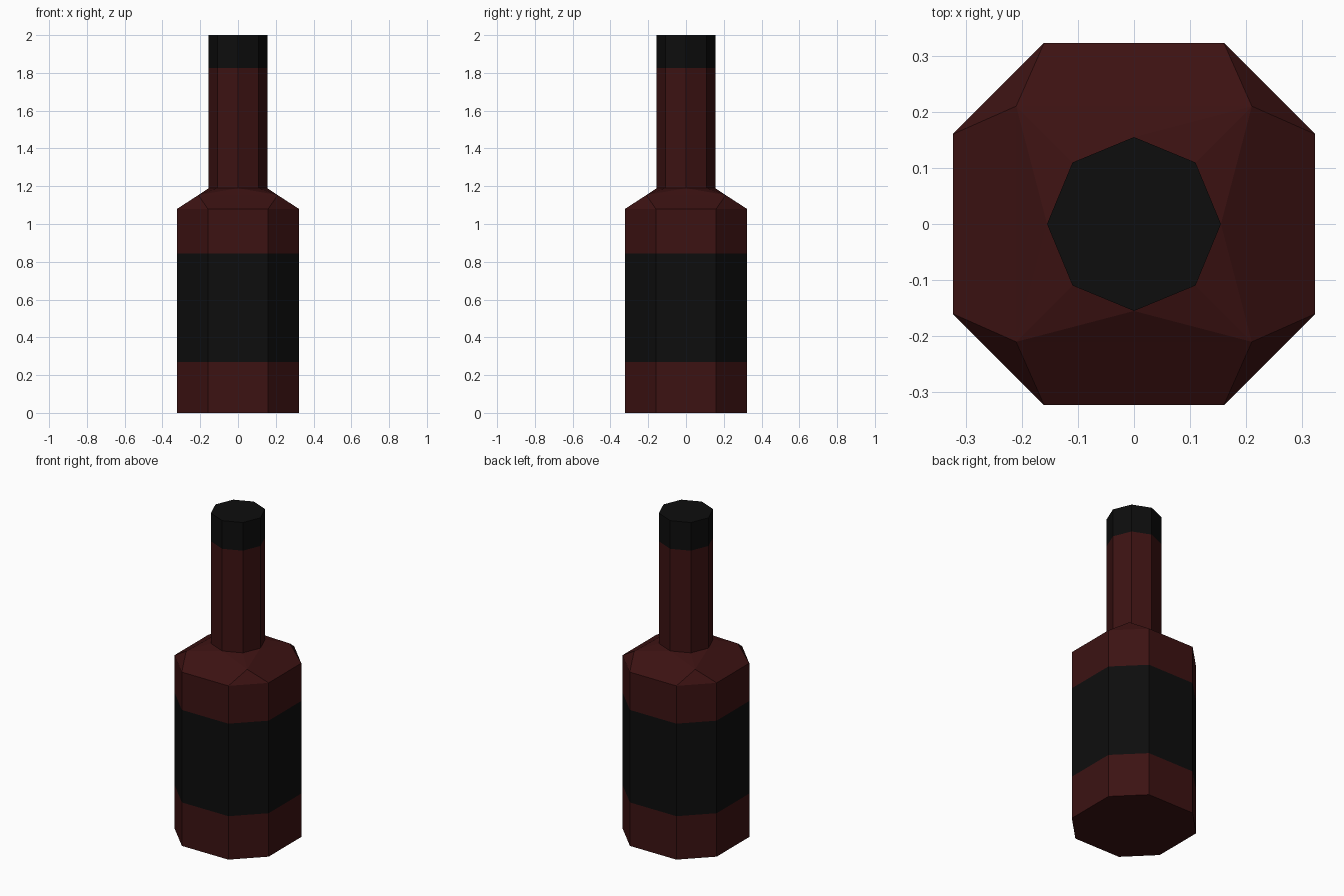
import bpy
import bmesh
from math import cos, sin, pi

if "Cube" in bpy.data.objects:
    bpy.data.objects.remove(bpy.data.objects["Cube"])


def material(name, colour):
    m = bpy.data.materials.new(name)
    m.diffuse_color = (*colour, 1)
    m.use_nodes = True
    m.node_tree.nodes["Principled BSDF"].inputs["Base Color"].default_value = m.diffuse_color
    return m


GLASS = material("dark_red_glass", (0.045, 0.006, 0.006))
BLACK = material("black", (0.004, 0.004, 0.004))

# Eight-sided outlines: square with cut corners for the body, regular for the neck
A, B, R = 0.323, 0.16, 0.155
BODY = [(B, -A), (A, -B), (A, B), (B, A), (-B, A), (-A, B), (-A, -B), (-B, -A)]
NECK = [(R * cos(k * pi / 4), R * sin(k * pi / 4)) for k in range(-1, 7)]


def ring(bm, outline, z):
    return [bm.verts.new((x, y, z)) for x, y in outline]


def bridge(bm, low, high):
    n = len(low)
    for i in range(n):
        j = (i + 1) % n
        bm.faces.new((low[i], low[j], high[j], high[i]))


def finish(bm, name, mat):
    bmesh.ops.recalc_face_normals(bm, faces=bm.faces)
    me = bpy.data.meshes.new(name)
    bm.to_mesh(me)
    bm.free()
    me.materials.append(mat)
    bpy.context.collection.objects.link(bpy.data.objects.new(name, me))


def band(name, outline, z0, z1, mat, bottom=False, top=False):
    bm = bmesh.new()
    low, high = ring(bm, outline, z0), ring(bm, outline, z1)
    bridge(bm, low, high)
    if bottom:
        bm.faces.new(low[::-1])
    if top:
        bm.faces.new(high)
    finish(bm, name, mat)


# Straight bands of the bottle
band("bottle_base", BODY, 0, 0.27, GLASS, bottom=True)
band("label", BODY, 0.27, 0.845, BLACK)
band("bottle_upper_body", BODY, 0.845, 1.08, GLASS)
band("neck", NECK, 1.19, 1.825, GLASS)
band("cap", NECK, 1.825, 2.0, BLACK, top=True)

# Shoulder: four sloping sides with a small steep triangle at each corner
bm = bmesh.new()
outer = ring(bm, BODY, 1.08)
C = 0.21
corner = ring(bm, [(C, -C), (C, C), (-C, C), (-C, -C)], 1.153)
inner = ring(bm, NECK, 1.19)
for s in range(4):
    c0, c1 = corner[s], corner[(s + 1) % 4]
    n0, n1, n2 = (inner[(2 * s + k) % 8] for k in range(3))
    o0, o1, o2 = (outer[(2 * s + k) % 8] for k in range(3))
    bm.faces.new((o0, o1, c0))
    bm.faces.new((o1, o2, c1, c0))
    bm.faces.new((c0, n1, n0))
    bm.faces.new((c0, c1, n1))
    bm.faces.new((c1, n2, n1))
finish(bm, "shoulder", GLASS)
